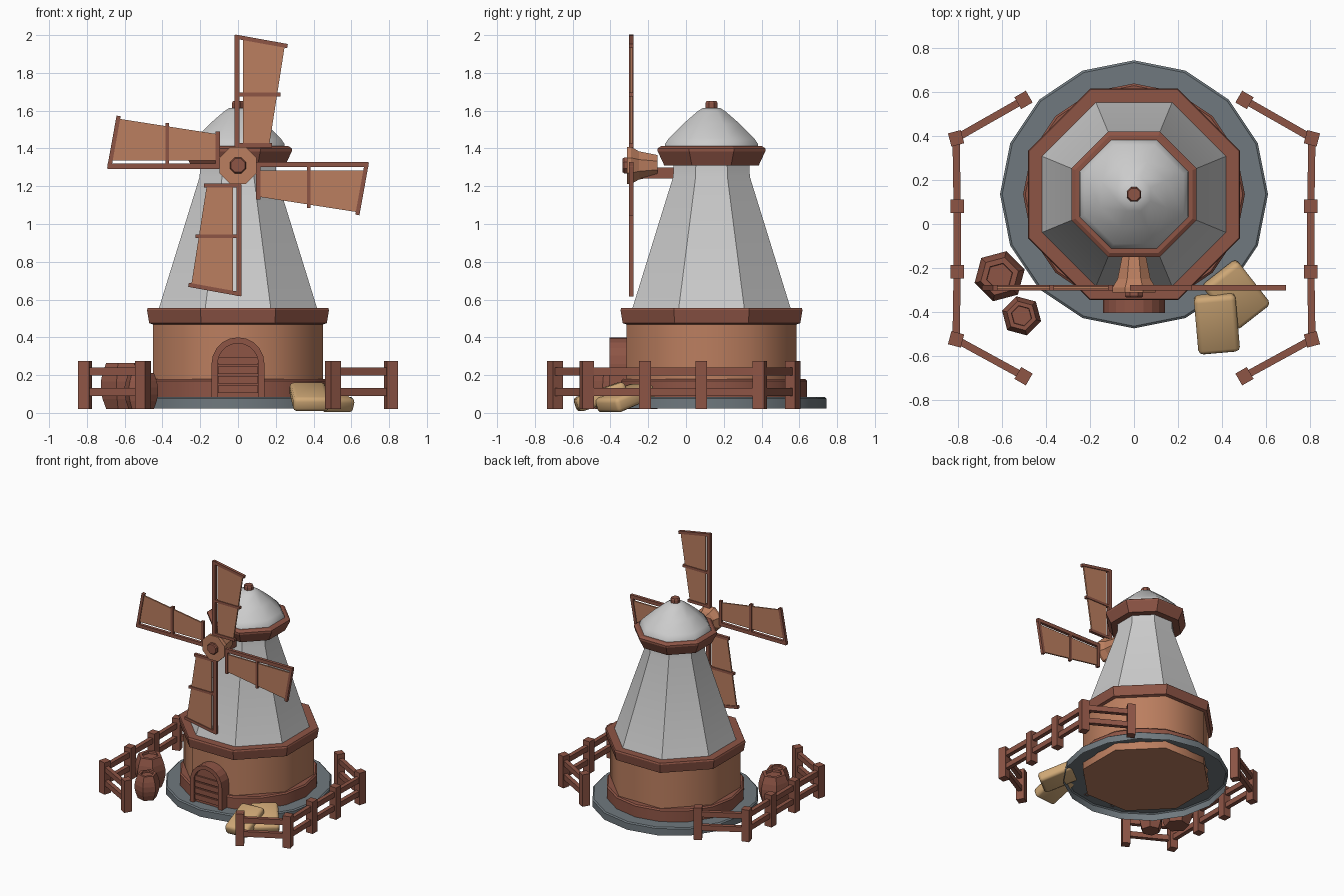
import bpy, bmesh
from math import sin, cos, pi, radians
from mathutils import Vector, Matrix

if "Cube" in bpy.data.objects:
    bpy.data.objects.remove(bpy.data.objects["Cube"])

def material(name, r, g, b):
    m = bpy.data.materials.new(name)
    m.diffuse_color = (r, g, b, 1)
    m.use_nodes = True
    m.node_tree.nodes["Principled BSDF"].inputs["Base Color"].default_value = m.diffuse_color
    return m

DARK = material("dark_wood", .27, .09, .06)
LIGHT = material("light_wood", .5, .21, .115)
STONE = material("stone", .16, .19, .21)
CLOTH = material("sackcloth", .62, .39, .18)
CY = .135                       # tower axis in y
OCT = 1 / cos(pi / 8)           # flat distance to corner radius

def finish(name, bm, mat=None, smooth=None):
    bmesh.ops.recalc_face_normals(bm, faces=bm.faces)
    me = bpy.data.meshes.new(name)
    bm.to_mesh(me)
    bm.free()
    if smooth:
        me.shade_smooth()
        me.set_sharp_from_angle(angle=radians(smooth))
    if mat:
        me.materials.append(mat)
    ob = bpy.data.objects.new(name, me)
    bpy.context.collection.objects.link(ob)
    return ob

def lathe(name, profile, n, loc, mat=None, phase=0, scale=1, caps=True, smooth=None):
    """Turn (radius, z) points round z, closing both ends if caps is set."""
    bm = bmesh.new()
    rings = [[bm.verts.new((r * scale * cos(phase + 2 * pi * i / n),
                            r * scale * sin(phase + 2 * pi * i / n), z)) for i in range(n)]
             for r, z in profile]
    if caps:
        bm.faces.new(rings[0])
        bm.faces.new(rings[-1])
    for a, b in zip(rings, rings[1:]):
        for i in range(n):
            j = (i + 1) % n
            bm.faces.new((a[i], a[j], b[j], b[i]))
    ob = finish(name, bm, mat, smooth)
    ob.location = loc
    return ob

def beam(name, a, b, width, height, mat, up='Z'):
    """Box from a to b; height is measured along the up axis."""
    a, b = Vector(a), Vector(b)
    d = b - a
    bm = bmesh.new()
    bmesh.ops.create_cube(bm, size=1)
    rot = d.to_track_quat('X', 'Z').to_matrix().to_4x4()
    if up == 'Y':
        x = d.normalized()
        y = Vector((0, 1, 0))
        rot = Matrix((x, y, x.cross(y))).transposed().to_4x4()
        width, height = height, width
    bm.transform(Matrix.Translation((a + b) / 2) @ rot
                 @ Matrix.Diagonal((d.length, width, height, 1)))
    return finish(name, bm, mat)

def prism(name, pts, y0, y1, mat):
    """Extrude an (x, z) outline from y0 to y1."""
    bm = bmesh.new()
    f = bm.faces.new([bm.verts.new((x, y0, z)) for x, z in pts])
    g = bmesh.ops.extrude_face_region(bm, geom=[f])
    bmesh.ops.translate(bm, vec=(0, y1 - y0, 0),
                        verts=[v for v in g["geom"] if isinstance(v, bmesh.types.BMVert)])
    return finish(name, bm, mat)

# tower, bottom to top (the stone base is a hollow shell, the wall stands inside it)
axis = (0, CY, 0)
lathe("stone_base", [(.61, .022), (.61, .075), (.6, .083), (.46, .083)], 16, axis,
      STONE, caps=False, smooth=35)
lathe("skirting", [(.505, .083), (.505, .17), (.495, .18), (.44, .18)], 16, axis, DARK,
      caps=False, smooth=35)
lathe("lower_wall", [(.449, .025), (.449, .49)], 8, axis, LIGHT, pi / 8, OCT, smooth=50)
lathe("middle_band", [(.44, .465), (.47, .475), (.482, .545), (.477, .556), (.40, .556)], 8, axis,
      DARK, pi / 8, OCT)
lathe("tower", [(.42, .55), (.203, 1.25), (.2, 1.34)], 8, axis, None, pi / 8, OCT, smooth=42)
lathe("cap_band", [(.19, 1.31), (.25, 1.31), (.285, 1.385), (.285, 1.4), (.267, 1.412), (.24, 1.412)],
      8, axis, DARK, pi / 8, OCT)
lathe("cap_roof", [(.25, 1.4), (.245, 1.425), (.225, 1.455), (.15, 1.53), (.075, 1.595), (.045, 1.615)],
      8, axis, None, pi / 8, OCT, smooth=50)
lathe("finial", [(.033, 1.6), (.033, 1.64), (.027, 1.65)], 8, axis, DARK, pi / 8, OCT)

# door: arched frame, recessed leaf and planks
def arch(r, z0, zc, n=10):
    return [(-r, z0), (r, z0)] + [(r * cos(pi * i / n), zc + r * sin(pi * i / n)) for i in range(n + 1)]

prism("door_leaf", arch(.115, .08, .26), -.38, -.25, DARK)
bm = bmesh.new()
outer, inner = arch(.14, .08, .26)[1:] + [(-.14, .08)], arch(.108, .08, .26)[1:] + [(-.108, .08)]
loops = [[bm.verts.new((x, y, z)) for x, z in p]
         for p, y in ((outer, -.25), (outer, -.405), (inner, -.405), (inner, -.25))]
for a, b in zip(loops, loops[1:] + loops[:1]):
    for i in range(len(a) - 1):
        bm.faces.new((a[i], a[i + 1], b[i + 1], b[i]))
finish("door_frame", bm, DARK)
for i, z in enumerate((.125, .175, .225, .275)):
    beam(f"door_plank_{i}", (-.105, -.384, z), (.105, -.384, z), .018, .04, DARK)

# shaft and hub, turned about the y axis
HUB = Vector((0, -.29, 1.31))
beam("sail_shaft", (0, -.24, 1.27), (0, .0, 1.27), .07, .06, DARK)
for name, prof, mat in (
        ("hub", [(.055, -.14), (.075, -.04), (.098, .0), (.098, .022)], LIGHT),
        ("hub_cap", [(.042, .0), (.042, .037), (.036, .045)], DARK)):
    ob = lathe(name, prof, 8, HUB, mat, pi / 8, OCT)
    ob.rotation_euler.x = pi / 2

# four sails, each a quarter turn on from the last
for k in range(4):
    c, s = cos(k * pi / 2), sin(k * pi / 2)
    def at(x, z):
        return (c * x + s * z, HUB.y, HUB.z - s * x + c * z)
    for part, a, b, w in (("mast", (-.005, .1), (-.005, .69), .028),
                          ("tip_bar", (-.015, .682), (.262, .632), .022),
                          ("middle_bar", (-.01, .375), (.225, .375), .02),
                          ("root_bar", (-.015, .107), (.18, .107), .022)):
        beam(f"sail_{k}_{part}", at(*a), at(*b), w, .024, DARK, 'Y')
    cloth = [at(*p) for p in ((.027, .105), (.165, .105), (.248, .637), (.027, .677))]
    prism(f"sail_{k}_cloth", [(p[0], p[2]) for p in cloth], HUB.y - .006, HUB.y + .006, LIGHT)

# fences on both sides
path = [(.503, .565), (.81, .39), (.805, .08), (.805, -.217), (.81, -.525), (.503, -.693)]
turns = (-30, -15, 0, 0, 15, 30)
for sgn, side in ((1, "right"), (-1, "left")):
    for i, ((x, y), t) in enumerate(zip(path, turns)):
        ob = beam(f"{side}_fence_post_{i}", (-.03, 0, .148), (.03, 0, .148), .062, .255, DARK)
        ob.location = (sgn * x, y, 0)
        ob.rotation_euler.z = radians(sgn * t)
    for i, (a, b) in enumerate(zip(path, path[1:])):
        for z in (.11, .218):
            beam(f"{side}_fence_rail_{i}_{z}", (sgn * a[0], a[1], z), (sgn * b[0], b[1], z),
                 .033, .042, DARK)

# hexagonal barrels with sunken lids
for name, x, y, r, h, turn in (("large_barrel", -.612, -.238, .118, .245, 15),
                               ("small_barrel", -.512, -.418, .092, .192, -15)):
    lathe(name, [(r * .75, 0), (r * .92, h * .22), (r, h * .4), (r, h * .6), (r * .92, h * .78),
                 (r * .75, h), (r * .52, h), (r * .5, h * .93)], 6, (x, y, .02), DARK, radians(turn))

# grain sacks leaning on the stone base
for name, loc, length, width, turn, tilt in (("front_sack", (.377, -.452, .085), .275, .19, -85, 19),
                                             ("back_sack", (.465, -.322, .078), .265, .2, -52, 19)):
    bm = bmesh.new()
    bmesh.ops.create_cube(bm, size=1)
    bmesh.ops.scale(bm, vec=(length, width, .08), verts=bm.verts)
    bmesh.ops.bevel(bm, geom=bm.edges[:], offset=.022, segments=2, profile=.5, affect='EDGES')
    ob = finish(name, bm, CLOTH, 50)
    ob.location = loc
    ob.rotation_euler = (0, radians(tilt), radians(turn))
